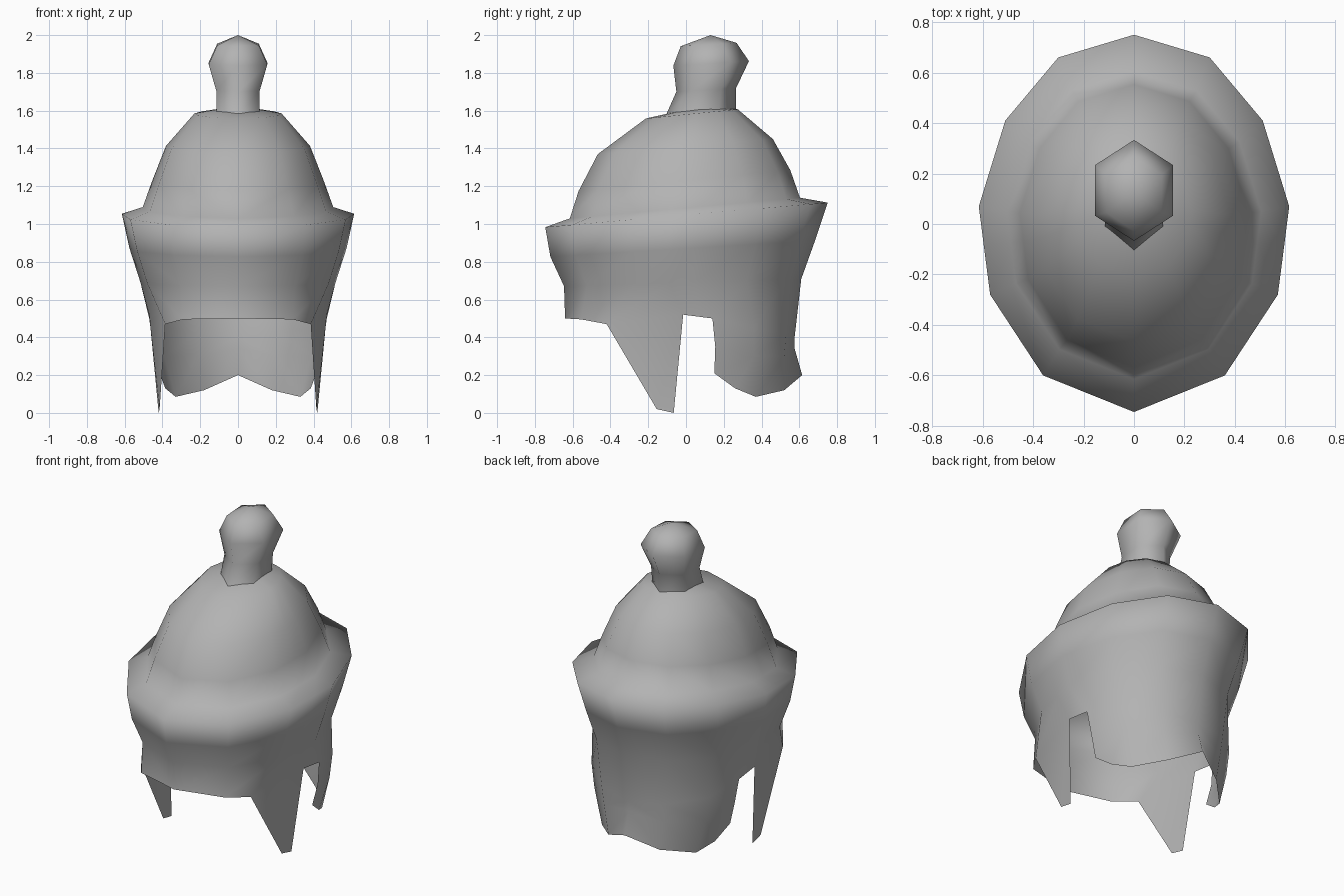
import bpy, bmesh, math

if "Cube" in bpy.data.objects:
    bpy.data.objects.remove(bpy.data.objects["Cube"])

steel = bpy.data.materials.new("grey steel")
steel.diffuse_color = (0.45, 0.45, 0.45, 1)
steel.use_nodes = True
steel.node_tree.nodes["Principled BSDF"].inputs["Base Color"].default_value = steel.diffuse_color


def finish(name, bm):
    for f in bm.faces:
        f.smooth = True
    mesh = bpy.data.meshes.new(name)
    bm.to_mesh(mesh)
    bm.free()
    mesh.materials.append(steel)
    obj = bpy.data.objects.new(name, mesh)
    bpy.context.collection.objects.link(obj)
    return obj


def row(bm, points):
    return [bm.verts.new(p) for p in points]


def bridge(bm, low, high, closed=False):
    n = len(low)
    for i in range(n if closed else n - 1):
        j = (i + 1) % n
        bm.faces.new((low[i], low[j], high[j], high[i]))


# Right half of the rim outline, running front to back
rim = [(0, -.745), (.36, -.6), (.57, -.28), (.596, -.08),
       (.615, .07), (.51, .41), (.30, .66), (0, .75)]


def scaled(sx, sy, cy, z, tilt):
    """Rim outline scaled about cy, with height tilting up to the back."""
    return [(x * sx, y * sy + cy, z + tilt * (y * sy + cy)) for x, y in rim]


# Helmet shell: one thin half sheet, mirrored
bm = bmesh.new()
brow = row(bm, [(0, -.64, .50), (.29, -.555, .495), (.385, -.42, .47),
                (.47, -.015, .52), (.47, .14, .50), (.41, .36, .45),
                (.22, .53, .42), (0, .575, .40)])
levels = [brow]
for spec in [(.84, .84, -.02, .69, .03),      # waist
             (.935, .937, -.02, .87, .06),    # lower band
             (1, 1, 0, 1.048, .087),          # rim
             (.82, .815, -.008, 1.085, .09),  # ledge / dome base
             (.735, .75, -.01, 1.23, .098),
             (.62, .62, -.005, 1.41, .086),
             (.375, .325, .03, 1.58, .1)]:
    levels.append(row(bm, scaled(*spec)))
for low, high in zip(levels, levels[1:]):
    bridge(bm, low, high)
# dome top
top = bm.verts.new((0, .08, 1.625))
for a, b in zip(levels[-1], levels[-1][1:]):
    bm.faces.new((a, b, top))
# cheek guard
cheek = row(bm, [(.415, -.155, .02), (.42, -.065, 0)])
bridge(bm, cheek, brow[2:4])
# neck guard
nape = row(bm, [(.45, .155, .35), (.39, .36, .30), (.21, .52, .30), (0, .575, .34)])
bridge(bm, nape, brow[4:])
hem = row(bm, [(.415, .15, .21), (.33, .37, .085), (.18, .52, .12), (0, .615, .20)])
corner = bm.verts.new((.385, .26, .13))
bm.faces.new((hem[0], corner, nape[1], nape[0]))
bm.faces.new((corner, hem[1], nape[1]))
bridge(bm, hem[1:], nape[1:])
shell = finish("helmet_shell", bm)
mirror = shell.modifiers.new("mirror", 'MIRROR')
mirror.use_axis[0] = True
mirror.merge_threshold = 0.001

# Six-sided crest knob
bm = bmesh.new()
rings = []
for z, cy, rx, ry in [(1.59, .08, .115, .185), (1.71, .107, .115, .158),
                      (1.85, .133, .155, .2), (1.95, .12, .11, .148)]:
    pts = []
    for k in range(6):
        a = math.radians(60 * k - 90)
        y = cy + ry * math.sin(a)
        pts.append((rx * math.cos(a) / math.cos(math.radians(30)), y, z + .06 * (y - cy)))
    rings.append(row(bm, pts))
for low, high in zip(rings, rings[1:]):
    bridge(bm, low, high, closed=True)
tip = bm.verts.new((0, .13, 2.0))
for k in range(6):
    bm.faces.new((rings[-1][k], rings[-1][(k + 1) % 6], tip))
finish("crest_knob", bm)
